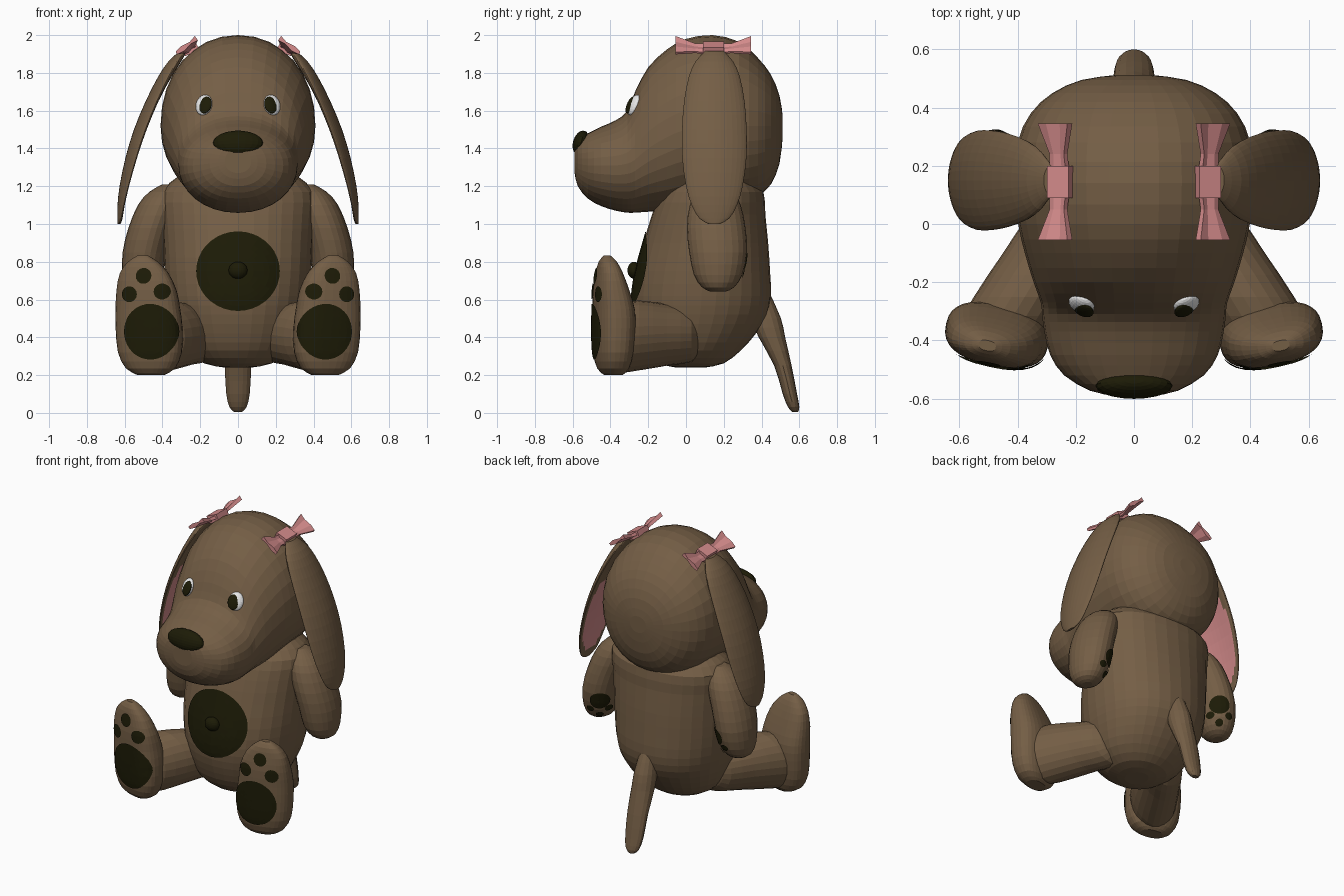
import bpy, bmesh, math
from mathutils import Vector, Matrix
from mathutils.bvhtree import BVHTree

if "Cube" in bpy.data.objects:
    bpy.data.objects.remove(bpy.data.objects["Cube"])


def material(name, rgb):
    m = bpy.data.materials.new(name)
    m.diffuse_color = (*rgb, 1)
    m.use_nodes = True
    m.node_tree.nodes["Principled BSDF"].inputs["Base Color"].default_value = m.diffuse_color
    return m


BROWN = material("brown_plush", (0.175, 0.112, 0.06))
DARK = material("dark_pads", (0.012, 0.011, 0.002))
PINK = material("pink_fabric", (0.66, 0.26, 0.26))
WHITE = material("eye_white", (0.8, 0.8, 0.8))


def finish(name, bm, mats):
    bmesh.ops.recalc_face_normals(bm, faces=bm.faces[:])
    me = bpy.data.meshes.new(name)
    bm.to_mesh(me)
    bm.free()
    for m in mats:
        me.materials.append(m)
    ob = bpy.data.objects.new(name, me)
    bpy.context.collection.objects.link(ob)
    return ob


def refine(rows):
    """Put a Catmull-Rom midpoint between neighbouring rings."""
    out = []
    for i in range(len(rows) - 1):
        a, b = rows[i], rows[i + 1]
        p, q = rows[max(i - 1, 0)], rows[min(i + 2, len(rows) - 1)]
        out.append(a)
        out.append([(9 * (s + t) - u - v) / 16 for s, t, u, v in zip(a, b, p, q)])
    return out + [rows[-1]]


def loft(name, rows, axis="z", n=24, e=2.0, xf=None, mirror=1, mats=(BROWN,), rule=None):
    """Rings of (position, centre u, centre v, radius u, radius v up, radius v down)."""
    rows = refine([tuple(r) if len(r) == 6 else tuple(r) + (r[4],) for r in rows])
    bm = bmesh.new()
    rings = []
    for w, cu, cv, ru, rv, rd in rows:
        ring = []
        for k in range(n):
            a = 2 * math.pi * k / n
            c, s = math.cos(a), math.sin(a)
            u = cu + ru * math.copysign(abs(c) ** (2 / e), c)
            v = cv + (rv if s > 0 else rd) * math.copysign(abs(s) ** (2 / e), s)
            p = Vector((u, v, w)) if axis == "z" else Vector((u, w, v))
            if xf:
                p = xf(p)
            p.x *= mirror
            ring.append(bm.verts.new(p))
        rings.append(ring)
    for j, (a, b) in enumerate(zip(rings, rings[1:])):
        for k in range(n):
            f = bm.faces.new((a[k], a[(k + 1) % n], b[(k + 1) % n], b[k]))
            if rule and rule((k + 0.5) / n, f.calc_center_median().z):
                f.material_index = 1
    bm.faces.new(rings[0])
    bm.faces.new(rings[-1])
    return finish(name, bm, mats)


def tree(ob):
    bm = bmesh.new()
    bm.from_mesh(ob.data)
    t = BVHTree.FromBMesh(bm)
    bm.free()
    return t


def patch(name, target, centre, out, hw, hh, rings=5, n=28):
    """Thin oval sheet laid onto a surface, seen along the direction 'out'."""
    t = tree(target)
    out = Vector(out).normalized()
    side = Vector((0, 0, 1)).cross(out).normalized()
    up = out.cross(side)
    bm = bmesh.new()

    def drop(r, a):
        p = Vector(centre) + side * (hw * r * math.cos(a)) + up * (hh * r * math.sin(a))
        hit, nor = t.ray_cast(p + out * 0.3, -out)[:2]
        if hit is None:
            hit, nor = t.find_nearest(p)[:2]
        return bm.verts.new(hit + (out + nor) * 0.0035)

    prev, mid = None, drop(0, 0)
    for i in range(1, rings + 1):
        cur = [drop(i / rings, 2 * math.pi * k / n) for k in range(n)]
        for k in range(n):
            m = (k + 1) % n
            f = bm.faces.new((prev[k], cur[k], cur[m], prev[m]) if prev else (mid, cur[k], cur[m]))
            f.normal_update()
            if f.normal.dot(out) < 0:
                f.normal_flip()
        prev = cur
    me = bpy.data.meshes.new(name)
    bm.to_mesh(me)
    bm.free()
    me.materials.append(DARK)
    bpy.context.collection.objects.link(bpy.data.objects.new(name, me))


def ball(name, matrix, radii, mat):
    bm = bmesh.new()
    bmesh.ops.create_uvsphere(bm, u_segments=20, v_segments=12, radius=1,
                              matrix=matrix @ Matrix.Diagonal((*radii, 1)))
    finish(name, bm, (mat,))


T = Matrix.Translation

# Head with muzzle, lofted front to back
head = loft("head", [
    (-.59, 0, 1.33, .07, .07, .06), (-.573, 0, 1.32, .15, .13, .12), (-.52, 0, 1.31, .24, .17, .175),
    (-.45, 0, 1.31, .288, .205, .215), (-.37, 0, 1.31, .308, .24, .24), (-.31, 0, 1.32, .316, .28, .26),
    (-.27, 0, 1.34, .32, .36, .28), (-.2, 0, 1.40, .345, .43, .335), (-.1, 0, 1.46, .375, .465, .39),
    (0, 0, 1.5, .398, .48, .41), (.14, 0, 1.52, .41, .48, .41), (.28, 0, 1.52, .40, .445, .40),
    (.38, 0, 1.52, .355, .36, .37), (.45, 0, 1.52, .28, .27, .31), (.495, 0, 1.52, .18, .16, .2),
    (.512, 0, 1.52, .06, .05, .06)], axis="y", n=32, e=2.1)
ball("nose", T((0, -.556, 1.43)) @ Matrix.Rotation(-.3, 4, "X"), (.132, .042, .066), DARK)

# Body, lofted upwards from (height, half width, front, back)
body = loft("body", [(z, 0, (f + b) / 2, w, (b - f) / 2) for z, w, f, b in (
    (.24, .07, -.05, .1), (.262, .18, -.14, .2), (.33, .27, -.215, .29), (.42, .32, -.255, .37),
    (.52, .355, -.28, .43), (.62, .375, -.285, .45), (.75, .388, -.265, .445), (.9, .395, -.225, .435),
    (1.05, .405, -.18, .42), (1.17, .405, -.13, .41), (1.25, .32, -.05, .34))], n=32, e=2.1)
patch("belly_patch", body, (0, -.3, .75), (0, -1, 0), .22, .21, rings=8, n=36)
ball("belly_button", T((0, -.275, .755)), (.05, .035, .045), DARK)

# Tail
loft("tail", [(.005, 0, .578, .02, .015), (.03, 0, .57, .045, .03), (.1, 0, .55, .062, .038),
              (.25, 0, .513, .07, .046), (.4, 0, .455, .073, .07), (.5, 0, .425, .07, .078),
              (.63, 0, .395, .05, .05)], n=16)

for s, tag in ((1, "left"), (-1, "right")):
    # Ear, cupped towards the head, with pink lining on the inner side
    def cup(p):
        return Vector((p.x - .03 * min(1, ((p.y - .15) / .17) ** 2), p.y, p.z))
    loft(tag + "_ear", [
        (1.0, .63, .15, .008, .03), (1.03, .625, .15, .014, .08), (1.1, .62, .15, .018, .12),
        (1.2, .605, .15, .022, .15), (1.35, .57, .15, .026, .17), (1.5, .521, .15, .03, .171),
        (1.65, .457, .15, .032, .16), (1.78, .387, .15, .036, .135), (1.86, .335, .15, .034, .1),
        (1.915, .29, .15, .02, .05)], n=32, xf=cup, mirror=s, mats=(BROWN, PINK),
        rule=lambda a, z: abs(a - .5) < .17 * max(0, 1 - ((z - 1.33) / .27) ** 2) ** .4)

    # Bow: knot and two flared loops, tilted along the head
    tilt = T((.262, .145, 1.93)) @ Matrix.Rotation(math.radians(38), 4, "Y")
    bm = bmesh.new()
    bmesh.ops.create_cube(bm, size=1, matrix=T((.252, .145, 1.928)) @ Matrix.Rotation(.4, 4, "Y")
                          @ Matrix.Diagonal((.08, .11, .05, 1)))
    for d in (1, -1):
        rows = []
        for y, hw, z, t in ((.04, .036, -.01, .016), (.095, .032, -.004, .014), (.2, .066, .015, .02)):
            # pleated cross-section
            sec = [(-1, -.6), (-.4, -.2), (.4, -.6), (1, -.2), (1, .6), (.4, .9), (-.4, .4), (-1, .8)]
            rows.append([bm.verts.new(tilt @ Vector((u * hw, d * y, z + v * t))) for u, v in sec])
        for a, b in zip(rows, rows[1:]):
            for k in range(8):
                bm.faces.new((a[k], a[(k + 1) % 8], b[(k + 1) % 8], b[k]))
        bm.faces.new(rows[0])
        bm.faces.new(rows[-1])
    for v in bm.verts:
        v.co.x *= s
    finish(tag + "_bow", bm, (PINK,))

    # Eye
    hit = tree(head).ray_cast(Vector((s * .18, -1, 1.63)), Vector((0, 1, 0)))[0]
    frame = T(hit) @ Matrix.Rotation(s * .4, 4, "Z") @ Matrix.Rotation(-.4, 4, "X")
    ball(tag + "_eye_white", frame, (.046, .024, .058), WHITE)
    ball(tag + "_pupil", frame @ T((-s * .014, -.014, -.006)), (.036, .014, .048), DARK)

    # Arm with pads on the palm, which is turned backwards
    arm = loft(tag + "_arm", [
        (.642, .52, .17, .03, .04), (.665, .517, .17, .075, .085), (.73, .507, .17, .105, .128),
        (.85, .493, .17, .118, .153), (.98, .46, .16, .12, .155), (1.1, .415, .155, .115, .135),
        (1.17, .385, .155, .085, .095), (1.21, .37, .155, .03, .04)], mirror=s)
    palm = (-s * .45, .88, -.15)
    patch(tag + "_palm_pad", arm, (s * .46, .25, .81), palm, .06, .058)
    for off, z in ((-.055, .745), (0, .70), (.055, .745)):
        patch(tag + "_finger_pad", arm, (s * (.465 + off * .88), .25 + off * .45, z), palm, .023, .022, 2, 14)

    # Leg
    loft(tag + "_leg", [
        (-.42, .45, .4, .1, .12), (-.37, .445, .4, .165, .17, .185), (-.25, .375, .41, .175, .185),
        (-.1, .285, .42, .165, .155, .17), (.03, .2, .42, .16, .14, .15), (.07, .19, .42, .1, .1)],
        axis="y", mirror=s)

    # Foot from (height, half width, front, back), turned slightly outwards
    turn = T((.475, -.355, 0)) @ Matrix.Rotation(.22, 4, "Z")
    foot = loft(tag + "_foot", [(z, c, (f + b) / 2, w, (b - f) / 2) for z, c, w, f, b in (
        (.2, -.02, .07, -.07, .02), (.235, -.018, .13, -.105, .05), (.32, -.015, .17, -.125, .07),
        (.45, -.01, .178, -.13, .08), (.55, -.004, .172, -.13, .075), (.65, 0, .16, -.13, .045),
        (.74, .01, .13, -.12, .01), (.8, .015, .08, -.108, -.02), (.832, .015, .03, -.085, -.05))],
        n=32, e=2.5, xf=lambda p: turn @ p, mirror=s)
    sole = (s * .22, -.975, 0)
    patch(tag + "_sole_pad", foot, (s * .463, -.48, .43), sole, .142, .147, 10, 40)
    for x, z in ((.40, .642), (.50, .725), (.578, .628)):
        patch(tag + "_toe_pad", foot, (s * x, -.48, z), sole, .042, .042, 4, 18)
